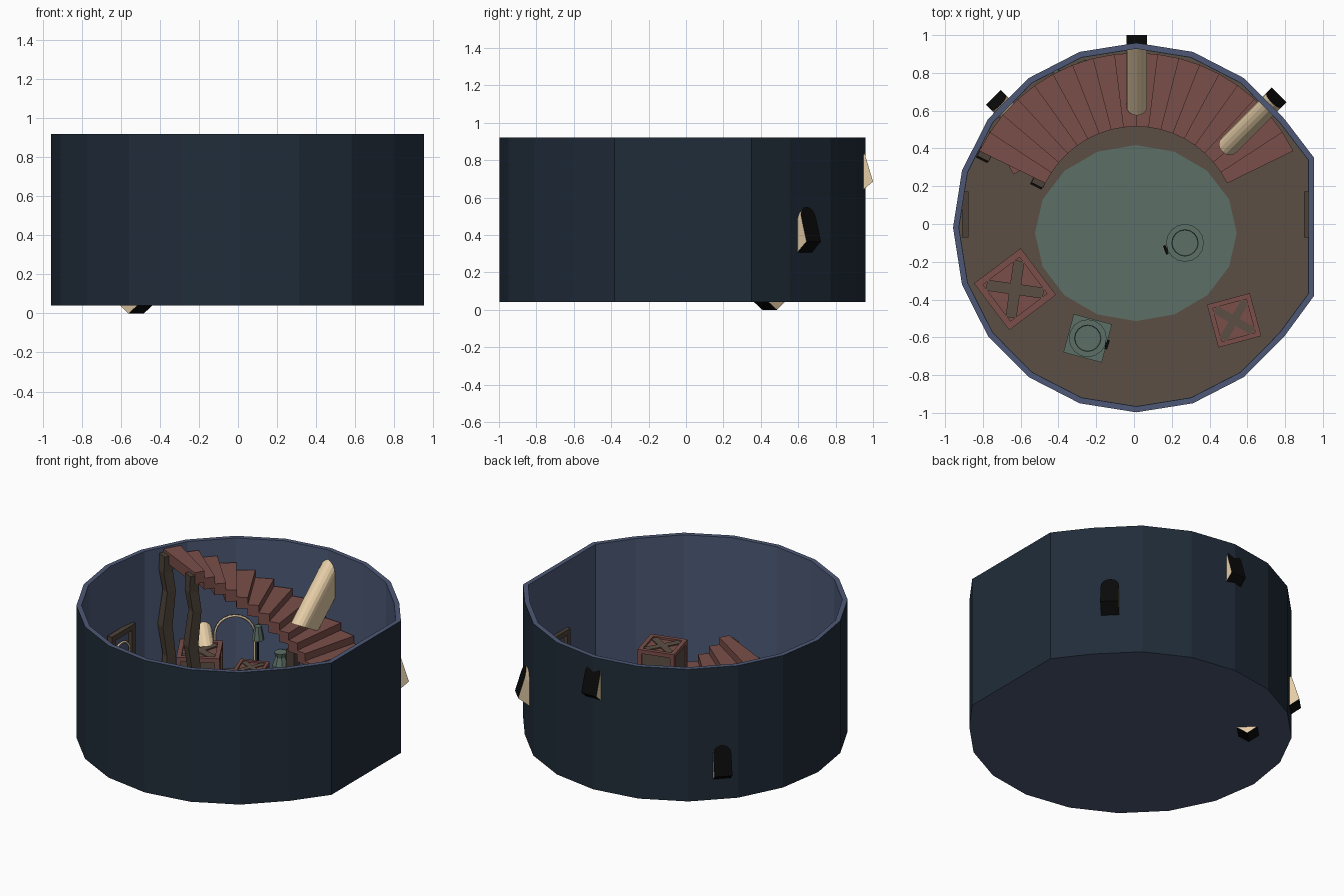
import bpy, bmesh, math
from mathutils import Vector, Matrix

if "Cube" in bpy.data.objects:
    bpy.data.objects.remove(bpy.data.objects["Cube"])

CX, CY = 0.012, -0.019


def mat(name, r, g, b):
    m = bpy.data.materials.new(name)
    lin = lambda c: ((c / 255 + 0.055) / 1.055) ** 2.4 if c > 10 else c / 255 / 12.92
    m.diffuse_color = (lin(r), lin(g), lin(b), 1)
    m.use_nodes = True
    m.node_tree.nodes["Principled BSDF"].inputs["Base Color"].default_value = m.diffuse_color
    return m


OUTER = mat("dark navy", 32, 44, 57)
INNER = mat("slate blue", 77, 89, 118)
FLOOR = mat("floor brown", 92, 79, 69)
WOOD = mat("red wood", 122, 78, 73)
GREEN = mat("sage green", 92, 112, 102)
DARK = mat("dark brown", 76, 65, 56)
BEIGE = mat("warm beige", 228, 204, 166)
BLACK = mat("black", 10, 10, 10)


def finish(name, bm, *mats):
    bmesh.ops.recalc_face_normals(bm, faces=bm.faces)
    me = bpy.data.meshes.new(name)
    bm.to_mesh(me)
    bm.free()
    for m in mats:
        me.materials.append(m)
    ob = bpy.data.objects.new(name, me)
    bpy.context.collection.objects.link(ob)
    return ob


def loft(name, rings, *mats, cap_index=0, first_index=0):
    """Skin a list of equal-length rings and close both ends."""
    bm = bmesh.new()
    rs = [[bm.verts.new(p) for p in r] for r in rings]
    n = len(rs[0])
    for a, b in zip(rs, rs[1:]):
        for i in range(n):
            f = bm.faces.new((a[i], a[(i + 1) % n], b[(i + 1) % n], b[i]))
            f.material_index = first_index if i == 0 else 0
    for r in (rs[0], rs[-1]):
        bm.faces.new(r).material_index = cap_index
    return finish(name, bm, *mats)


def add_box(bm, size, loc, rot=None, mi=0):
    m = Matrix.Translation(loc) @ (rot or Matrix()) @ Matrix.Diagonal((*size, 1))
    new = bmesh.ops.create_cube(bm, size=1, matrix=m)["verts"]
    for f in {f for v in new for f in v.link_faces}:
        f.material_index = mi


def ring(n, rx, ry, z, x=0, y=0):
    return [(x + rx * math.cos(2 * math.pi * i / n), y + ry * math.sin(2 * math.pi * i / n), z) for i in range(n)]


def outline(k, z):
    """Twenty-sided room plan with one flat side at the right."""
    pts = [(0.97 * math.cos(math.radians(a)), 0.978 * math.sin(math.radians(a))) for a in range(36, 325, 18)]
    pts = [(0.941, 0.37)] + pts + [(0.941, -0.362)]
    return [(CX + x * k, CY + y * k, z) for x, y in pts]


# Round wall: outside dark, inside, rim and underside lighter
bm = bmesh.new()
loops = [[bm.verts.new(p) for p in outline(k, z)] for k, z in ((1, 0.042), (1, 0.92), (0.968, 0.92), (0.968, 0.05))]
n = len(loops[0])
for j in range(3):
    for i in range(n):
        a, b = loops[j], loops[j + 1]
        bm.faces.new((a[i], a[(i + 1) % n], b[(i + 1) % n], b[i])).material_index = min(j, 1)
bm.faces.new(loops[0]).material_index = 1
bm.faces.new(loops[3])
finish("round_wall", bm, OUTER, INNER)

# Floor and rug
loft("floor", [outline(0.966, 0.047), outline(0.966, 0.056)], FLOOR)
loft("rug", [ring(16, 0.534, 0.466, z, 0.01, -0.048) for z in (0.056, 0.062)], GREEN)

# Curved staircase, rising from right to left
STEPS, A0, A1 = 18, 26, 154
for s in range(STEPS):
    a, b = (math.radians(min(A0 + (A1 - A0) * (s + k) / STEPS, A1)) for k in (0, 1.06))
    top = 0.09 + (0.91 - 0.09) * s / (STEPS - 1)
    plan = [(r * math.cos(t), r * math.sin(t)) for r, t in ((0.535, a), (0.925, a), (0.925, b), (0.535, b))]
    loft("step_%02d" % (s + 1), [[(CX + x, CY + y, z) for x, y in plan] for z in (max(top - 0.075, 0.056), top)], WOOD)

# Crooked posts under the top step
for i, (x, y) in enumerate(((-0.785, 0.375), (-0.498, 0.235))):
    rings = []
    for z, dx, w in ((0.05, 0, 0.034), (0.22, 0.01, 0.029), (0.42, -0.008, 0.033), (0.65, 0.01, 0.029), (0.78, -0.004, 0.031), (0.89, 0, 0.033)):
        rings.append([(x + dx + u * w * .9 + v * w * .45, y + dx - u * w * .45 + v * w * .9, z) for u, v in ((-1, -1), (1, -1), (1, 1), (-1, 1))])
    loft("stair_post_%d" % (i + 1), rings, DARK)


# Arched window shafts, slanting down into the room, dark ends and underside
def shaft(name, x, y, z, ang, slope=0.84, extra=0.0):
    out = Vector((math.cos(ang), math.sin(ang), 0))
    side = Vector((-out.y, out.x, 0))
    prof = [(-0.055, 0), (0.055, 0)] + [(0.055 * math.cos(t * math.pi / 8), 0.13 + 0.055 * math.sin(t * math.pi / 8)) for t in range(9)]
    outer = [Vector((x, y, z)) + side * u + out * (-0.3 * h) + Vector((0, 0, h)) for u, h in prof]
    inner = []
    for p, (u, h) in zip(outer, prof):
        travel = 0.26 + extra + 0.11 * h / 0.185
        inner.append(p - out * travel - Vector((0, 0, slope * travel)))
    loft(name, [outer, inner], BEIGE, BLACK, cap_index=1, first_index=1)


shaft("window_shaft_back", 0.015, 1.0, 0.685, math.pi / 2)
shaft("window_shaft_right", 0.768, 0.683, 0.365, math.pi / 4)
shaft("window_shaft_left", -0.745, 0.67, 0.22, 3 * math.pi / 4, 0.7, 0.055)


# Arched trims and frames on the walls
def arch_trim(name, x, y, ang, r=0.12, base=0.3):
    cu = bpy.data.curves.new(name, 'CURVE')
    cu.dimensions = '3D'
    cu.bevel_depth = 0.008
    cu.bevel_resolution = 0
    pts = [(-r, 0.06)] + [(-r * math.cos(t * math.pi / 12), base + r * math.sin(t * math.pi / 12)) for t in range(13)] + [(r, 0.06)]
    sp = cu.splines.new('POLY')
    sp.points.add(len(pts) - 1)
    for p, (u, z) in zip(sp.points, pts):
        p.co = (x + u * math.cos(ang), y + u * math.sin(ang), z, 1)
    cu.materials.append(BEIGE)
    bpy.context.collection.objects.link(bpy.data.objects.new(name, cu))


arch_trim("arch_trim_back", -0.525, 0.715, math.radians(38))
for side, word in ((-1, "left"), (1, "right")):
    x = CX + side * 0.905
    arch_trim("arch_trim_" + word, x, 0.05, math.pi / 2, 0.095)
    bm = bmesh.new()
    for y in (-0.055, 0.155):
        add_box(bm, (0.035, 0.035, 0.42), (x, y, 0.265))
    add_box(bm, (0.035, 0.245, 0.035), (x, 0.05, 0.465))
    finish("door_frame_" + word, bm, DARK)


# Crates with framed edges and crossed boards
def crate(name, x, y, w, h, deg, z=0.056):
    bm = bmesh.new()
    t = w * 0.11
    add_box(bm, (w - t, w - t, h - t), (0, 0, h / 2))
    for u in (-1, 1):
        for v in (-1, 1):
            e = (w - t) / 2
            add_box(bm, (t, t, h), (u * e, v * e, h / 2))
            zz = h / 2 + v * (h - t) / 2
            add_box(bm, (w, t, t), (0, u * e, zz))
            add_box(bm, (t, w, t), (u * e, 0, zz))
        add_box(bm, (w * 0.98, t * 1.7, t * 0.4), (0, 0, h - t * 0.4), Matrix.Rotation(u * math.pi / 4, 4, 'Z'), 1)
        add_box(bm, (w - 2 * t, t * 0.4, h - 2 * t), (0, u * (w - t) / 2, h / 2), None, 1)
        add_box(bm, (t * 0.4, w - 2 * t, h - 2 * t), (u * (w - t) / 2, 0, h / 2), None, 1)
    ob = finish(name, bm, WOOD, FLOOR)
    ob.location = (x, y, z)
    ob.rotation_euler.z = math.radians(deg)


crate("crate_large", -0.63, -0.345, 0.31, 0.29, 37)
crate("crate_small", 0.53, -0.51, 0.235, 0.25, 15)
crate("crate_under_stairs", -0.59, 0.44, 0.26, 0.23, 30)
crate("crate_low", -0.33, 0.61, 0.18, 0.12, 20)


# Green jugs with a recessed lid and a dark handle
def jug(name, x, y, z, ang):
    prof = ((0.075, 0), (0.098, 0.07), (0.09, 0.14), (0.1, 0.17), (0.07, 0.17), (0.068, 0.155))
    loft(name, [ring(16, r, r, z + h, x, y) for r, h in prof], GREEN)
    bm = bmesh.new()
    rot = Matrix.Rotation(ang, 4, 'Z')
    for h, l in ((0.14, 0.03), (0.06, 0.03)):
        add_box(bm, (l, 0.02, 0.015), Vector((x, y, z + h)) + rot @ Vector((0.1, 0, 0)), rot)
    add_box(bm, (0.014, 0.05, 0.095), Vector((x, y, z + 0.1)) + rot @ Vector((0.108, 0, 0)), rot)
    finish(name + "_handle", bm, BLACK)


jug("jug_floor", 0.27, -0.1, 0.062, math.radians(200))
jug("jug_on_stand", -0.245, -0.605, 0.14, math.radians(-18))
bm = bmesh.new()
add_box(bm, (0.21, 0.21, 0.084), (-0.245, -0.605, 0.098), Matrix.Rotation(math.radians(-15), 4, 'Z'))
finish("jug_stand", bm, GREEN)

# Lamp and sack tucked under the stairs
loft("lamp_pole", [ring(8, 0.008, 0.008, z, -0.4, 0.78) for z in (0.056, 0.29)], BLACK)
loft("lamp_shade", [ring(8, r, r, z, -0.4, 0.78) for r, z in ((0.038, 0.27), (0.022, 0.36))], GREEN)
loft("sack", [ring(8, r, r, z, -0.26, 0.82) for r, z in ((0.045, 0.056), (0.05, 0.13), (0.032, 0.18), (0.04, 0.21))], GREEN)
bm = bmesh.new()
add_box(bm, (0.06, 0.06, 0.2), (-0.17, 0.82, 0.156))
finish("short_post", bm, DARK)
